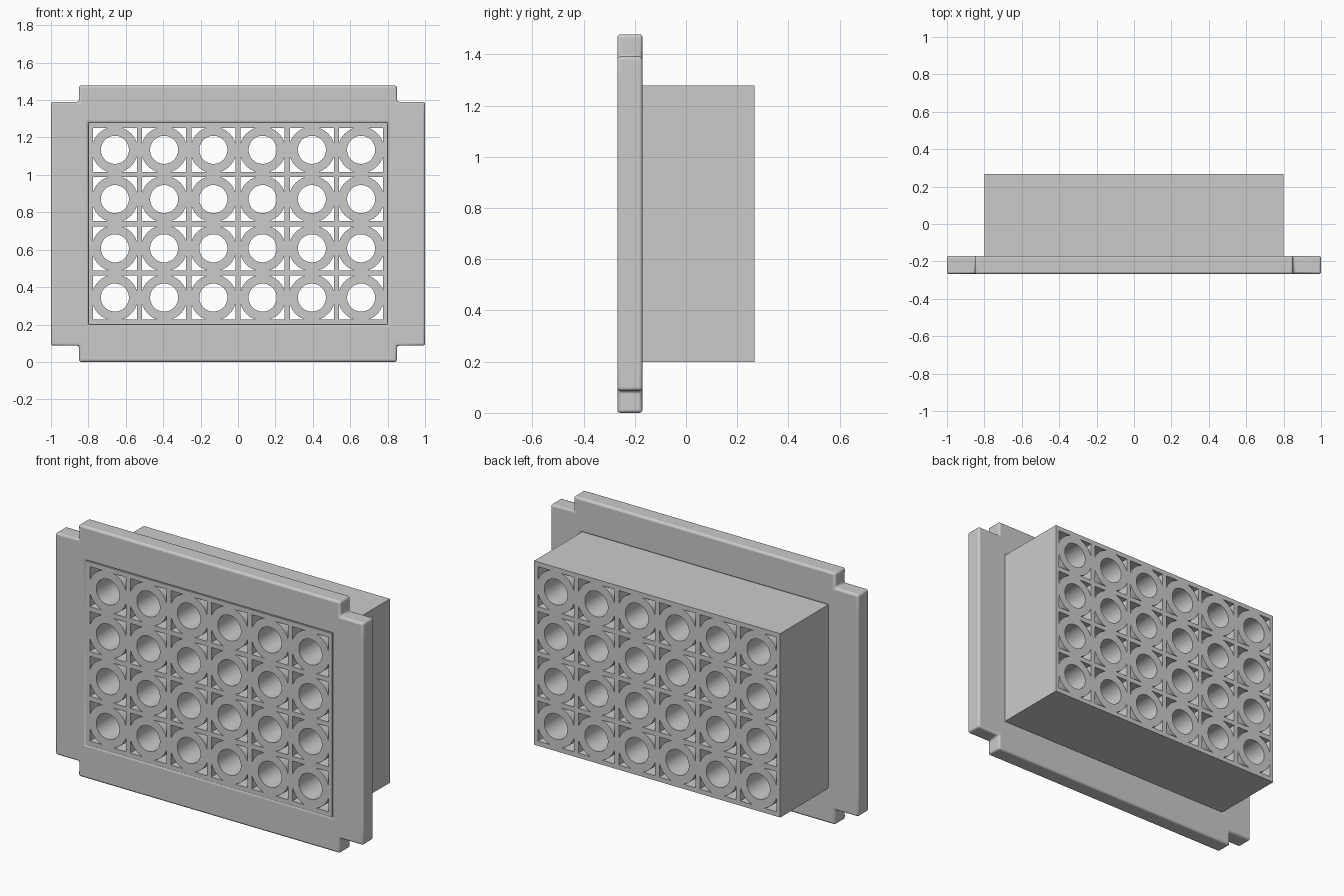
import bpy, bmesh, math

if "Cube" in bpy.data.objects:
    bpy.data.objects.remove(bpy.data.objects["Cube"])

# Overall dimensions
HALF_D = 0.268          # half depth along y
FLANGE_BACK = -0.17
ZC = 0.739              # vertical centre
BODY_W, BODY_H = 0.80, 0.54
PITCH, CELL, TUBE, BORE = 0.2633, 0.1175, 0.123, 0.075
COLS, ROWS = 6, 4


def finish(name, bm):
    mesh = bpy.data.meshes.new(name)
    bm.to_mesh(mesh)
    bm.free()
    obj = bpy.data.objects.new(name, mesh)
    bpy.context.collection.objects.link(obj)
    return obj


def smooth(obj):
    bpy.ops.object.select_all(action='DESELECT')
    obj.select_set(True)
    bpy.context.view_layer.objects.active = obj
    bpy.ops.object.shade_smooth_by_angle(angle=math.radians(35))


def add_loop(curve, points):
    spline = curve.splines.new('POLY')
    spline.points.add(len(points) - 1)
    for p, (x, y) in zip(spline.points, points):
        p.co = (x, y, 0, 1)
    spline.use_cyclic_u = True


# Mounting flange: stepped-corner plate with a rectangular window
xs = [-1, -0.85, -BODY_W, BODY_W, 0.85, 1]
zs = [0, 0.087, ZC - BODY_H, ZC + BODY_H, 2 * ZC - 0.087, 2 * ZC]
bm = bmesh.new()
for i in range(5):
    for j in range(5):
        corner = i in (0, 4) and j in (0, 4)
        window = i == 2 and j == 2
        if not corner and not window:
            bm.faces.new([bm.verts.new((xs[a], -HALF_D, zs[b]))
                          for a, b in ((i, j), (i + 1, j), (i + 1, j + 1), (i, j + 1))])
bmesh.ops.remove_doubles(bm, verts=bm.verts, dist=1e-5)
ext = bmesh.ops.extrude_face_region(bm, geom=bm.faces[:], use_keep_orig=True)
bmesh.ops.translate(bm, vec=(0, FLANGE_BACK + HALF_D, 0),
                    verts=[v for v in ext['geom'] if isinstance(v, bmesh.types.BMVert)])
bmesh.ops.recalc_face_normals(bm, faces=bm.faces)
flange = finish("mounting_flange", bm)
bevel = flange.modifiers.new("rounded_edges", 'BEVEL')
bevel.width = 0.012
bevel.segments = 3
bevel.limit_method = 'ANGLE'
smooth(flange)

# Tube block profile: outline, round bores and corner pockets in every cell
profile = bpy.data.curves.new("tube_profile", 'CURVE')
profile.dimensions = '2D'
profile.fill_mode = 'BOTH'
profile.extrude = HALF_D
add_loop(profile, [(-BODY_W, -BODY_H), (BODY_W, -BODY_H), (BODY_W, BODY_H), (-BODY_W, BODY_H)])
start = math.acos(CELL / TUBE)
arc = [start + (math.pi / 2 - 2 * start) * k / 10 for k in range(11)]
pocket = [(CELL, CELL)] + [(TUBE * math.cos(a), TUBE * math.sin(a)) for a in reversed(arc)]
bore = [(BORE * math.cos(math.tau * k / 48), BORE * math.sin(math.tau * k / 48)) for k in range(48)]
for c in range(COLS):
    for r in range(ROWS):
        cx = (c - (COLS - 1) / 2) * PITCH
        cy = (r - (ROWS - 1) / 2) * PITCH
        add_loop(profile, [(cx + x, cy + y) for x, y in bore])
        for sx in (-1, 1):
            for sy in (-1, 1):
                add_loop(profile, [(cx + sx * x, cy + sy * y) for x, y in pocket])

# Convert the extruded profile to a welded mesh and stand it upright
temp = bpy.data.objects.new("profile_helper", profile)
bpy.context.collection.objects.link(temp)
bpy.context.view_layer.update()
source = temp.evaluated_get(bpy.context.evaluated_depsgraph_get())
bm = bmesh.new()
bm.from_mesh(source.to_mesh())
source.to_mesh_clear()
bpy.data.objects.remove(temp)
bmesh.ops.remove_doubles(bm, verts=bm.verts, dist=1e-5)
for v in bm.verts:
    x, y, z = v.co
    v.co = (x, -z, y + ZC)
bmesh.ops.recalc_face_normals(bm, faces=bm.faces)
smooth(finish("tube_block", bm))
